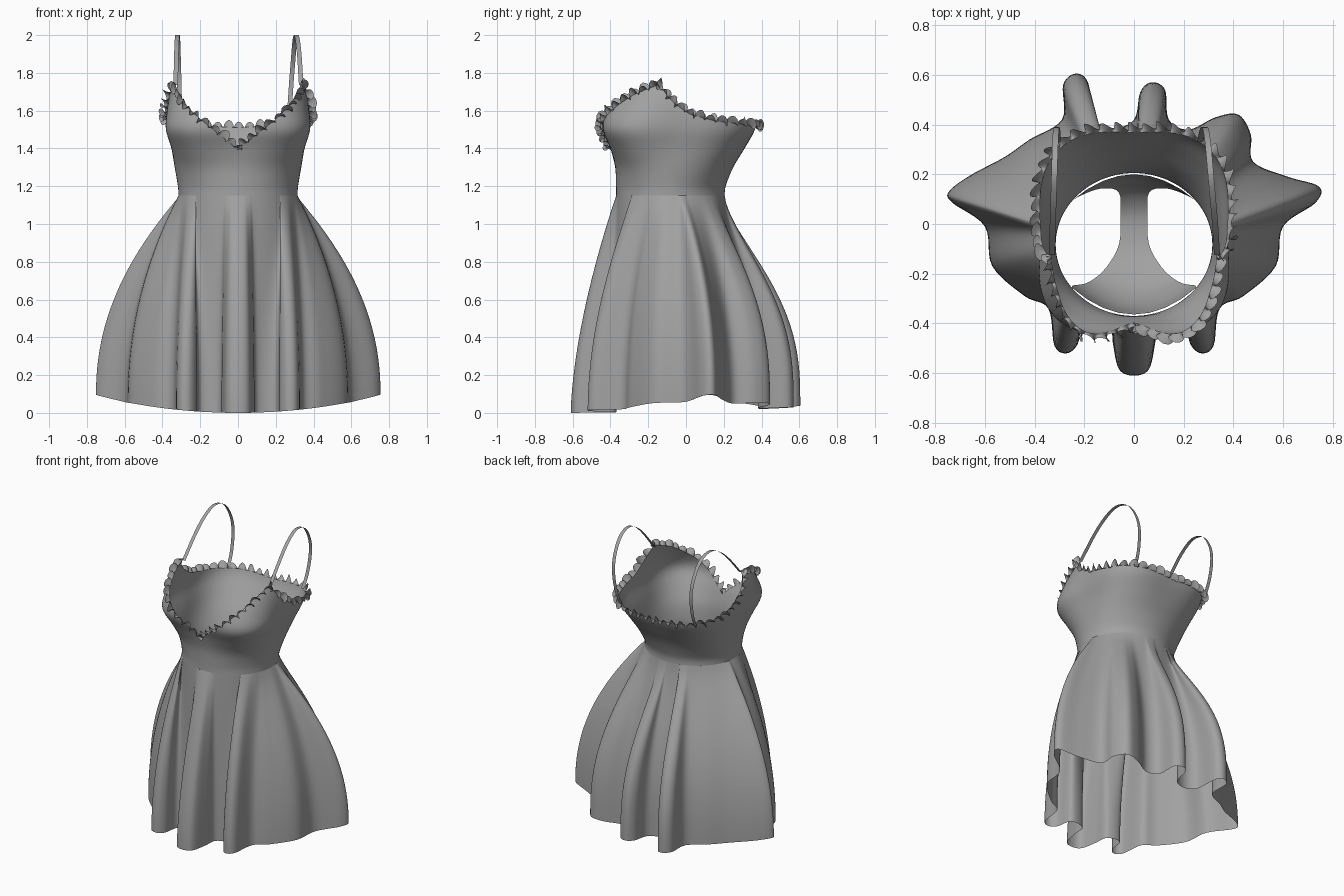
import bpy
from math import sin, cos, pi, atan2, degrees, radians, copysign
from mathutils import Vector

cube = bpy.data.objects.get("Cube")
if cube:
    bpy.data.objects.remove(cube)

cloth = bpy.data.materials.new("grey_cloth")
cloth.use_nodes = True
GREY = (0.36, 0.36, 0.36, 1)
cloth.diffuse_color = GREY
cloth.node_tree.nodes["Principled BSDF"].inputs["Base Color"].default_value = GREY
WAIST = 1.15
UP = Vector((0, 0, 1))


def sheet(name, rows, closed=False):
    """Smooth quad sheet through rows of points."""
    n = len(rows[0])
    faces = []
    for r in range(len(rows) - 1):
        for c in range(n if closed else n - 1):
            d = (c + 1) % n
            faces.append((r * n + c, r * n + d, (r + 1) * n + d, (r + 1) * n + c))
    mesh = bpy.data.meshes.new(name)
    mesh.from_pydata([p for row in rows for p in row], [], faces)
    mesh.materials.append(cloth)
    mesh.shade_smooth()
    obj = bpy.data.objects.new(name, mesh)
    bpy.context.collection.objects.link(obj)


def spline(points, steps, closed=False):
    """Catmull-Rom curve through the points."""
    pts = [Vector(p) for p in points]
    n = len(pts)
    pick = (lambda i: pts[i % n]) if closed else (lambda i: pts[max(0, min(n - 1, i))])
    out = []
    for i in range(n if closed else n - 1):
        a, b, c, d = (pick(i + k) for k in (-1, 0, 1, 2))
        for s in range(steps):
            t = s / steps
            out.append(0.5 * (2 * b + (c - a) * t + (2 * a - 5 * b + 4 * c - d) * t ** 2
                              + (3 * b - a - 3 * c + d) * t ** 3))
    return out if closed else out + [pts[-1]]


def lookup(table, x):
    """Linear lookup on the first component."""
    for a, b in zip(table, table[1:]):
        if x <= b[0]:
            f = max(0, (x - a[0]) / (b[0] - a[0]))
            return [u + (v - u) * f for u, v in zip(a, b)]
    return table[-1]


# Bodice sections: height, half width, front y, back y, front and back corner fullness
SECTIONS = spline([
    (1.15, .315, -.37, .205, 0, 0), (1.2, .318, -.37, .21, 0, 0),
    (1.3, .335, -.375, .25, .015, .015), (1.4, .352, -.40, .31, .05, .035),
    (1.5, .374, -.435, .365, .078, .055), (1.6, .376, -.43, .385, .055, .06),
    (1.7, .362, -.385, .39, .03, .06), (1.76, .345, -.31, .39, .025, .06)], 6)
# Neckline: degrees from the front, height
NECK = [(0, 1.39), (15, 1.475), (32, 1.58), (50, 1.685), (66, 1.745), (73, 1.70),
        (84, 1.635), (97, 1.58), (115, 1.545), (140, 1.525), (180, 1.51)]


def body(phi, z):
    _, rx, front, back, bust, rear = lookup(SECTIONS, z)
    push = (bust if cos(phi) > 0 else rear) * sin(2 * phi) ** 2
    mid, ry = (front + back) / 2, (back - front) / 2
    return Vector(((rx + push) * sin(phi), mid - (ry + push) * cos(phi), z))


def neck_point(phi):
    a = abs((degrees(phi) + 180) % 360 - 180)
    return body(phi, lookup(NECK, a)[1])


# Bodice
COLS, ROWS = 144, 22
angles = [2 * pi * i / COLS for i in range(COLS)]
sheet("bodice", [[body(a, WAIST + (neck_point(a).z - WAIST) * r / ROWS) for a in angles]
                 for r in range(ROWS + 1)], True)

# Ruffle trim along the neckline, its waves spaced evenly along the edge
WAVES, STEPS = 54, 540
edge = [neck_point(2 * pi * i / STEPS) for i in range(STEPS)]
spans = [(edge[i] - edge[i - 1]).length for i in range(STEPS)]
total, run = sum(spans), 0
trim = [[], [], []]
for i, p in enumerate(edge):
    run += spans[i]
    wave = 2 * pi * WAVES * run / total
    along = (edge[(i + 1) % STEPS] - edge[i - 1]).normalized()
    rise = (UP - along * along.z).normalized()
    out = along.cross(rise)
    size = 1 + .3 * sin(.37 * wave)
    s, c = size * sin(wave), size * cos(wave)
    for k, row in enumerate(trim):
        row.append(p + k / 2 * (out * (.026 + .014 * s) + rise * (.008 + .024 * c)
                                + along * .01 * s))
sheet("neckline_ruffle", trim, True)

# Skirt hem outline: mirrored front half, then uneven back folds
FRONT = [(.06, -.585), (.085, -.48), (.1, -.385), (.2, -.375), (.225, -.48), (.27, -.52),
         (.32, -.49), (.345, -.34), (.44, -.29), (.57, -.17), (.6, -.01), (.73, .085)]
BACK = [(.745, .15), (.62, .19), (.48, .25), (.47, .36), (.42, .44), (.33, .43), (.22, .38),
        (.14, .42), (.125, .54), (.07, .57), (.025, .53), (0, .42), (-.09, .385),
        (-.165, .43), (-.185, .57), (-.235, .605), (-.285, .56), (-.29, .42), (-.42, .34),
        (-.52, .27), (-.66, .195), (-.745, .13)]
outline = [(0, -.61)] + FRONT + BACK + [(-x, y) for x, y in reversed(FRONT)]
hem = spline([(x, y, .16 * x * x + .05 * max(0, y)) for x, y in outline], 6, True)
# Where each hem direction meets the waist, in degrees from the front
GATHER = [(0, 0), (11, 11), (15, 15), (23, 38), (29, 48), (36, 56), (46, 63), (62, 76),
          (82, 88), (105, 101), (116, 108), (127, 120), (144, 140), (180, 180)]

# Skirt
skirt = []
for r in range(31):
    t = r / 30
    row = []
    for h in hem:
        polar = degrees(atan2(h.x / .315, -(h.y + .08) / .285))
        phi = copysign(radians(lookup(GATHER, abs(polar))[1]), polar)
        fore, aft = max(0, cos(phi)) ** 2, max(0, -cos(phi)) ** 2
        f = 1 - (1 - t ** (1 + .45 * aft)) ** (2.1 - .5 * fore + .9 * aft)
        p = body(phi, WAIST).lerp(h, f)
        p.z = WAIST + (h.z - WAIST) * t
        row.append(p)
    skirt.append(row)
sheet("skirt", skirt, True)

# Inner brief: y, z, half width along the centre line
BRIEF = spline([(-.364, 1.09, .25), (-.335, .95, .24), (-.27, .84, .18), (-.18, .77, .11),
                (-.08, .73, .06), (.04, .73, .055), (.13, .79, .06), (.165, .88, .12),
                (.185, .95, .2), (.2, 1.08, .25)], 4)
brief = []
for y, z, half in BRIEF:
    bend = -1.7 * (y + .08) / .28
    brief.append([Vector((half * u / 4, y + bend * (half * u / 4) ** 2, z))
                  for u in range(-4, 5)])
sheet("inner_brief", brief)

# Shoulder straps: flat ribbons along a y, z path, running from front x to back x
STRAP = spline([(-.125, 1.735), (0, 1.875), (.1, 1.96), (.2, 2.0), (.3, 1.965), (.37, 1.86),
                (.39, 1.75), (.37, 1.62), (.33, 1.525)], 6)
for name, front_x, back_x in (("left_strap", .335, .265), ("right_strap", -.33, -.305)):
    ribbon = []
    for i, (y, z) in enumerate(STRAP):
        x = front_x + (back_x - front_x) * i / (len(STRAP) - 1)
        ribbon.append([Vector((x + e, y, z)) for e in (-.012, .012)])
    sheet(name, ribbon)
